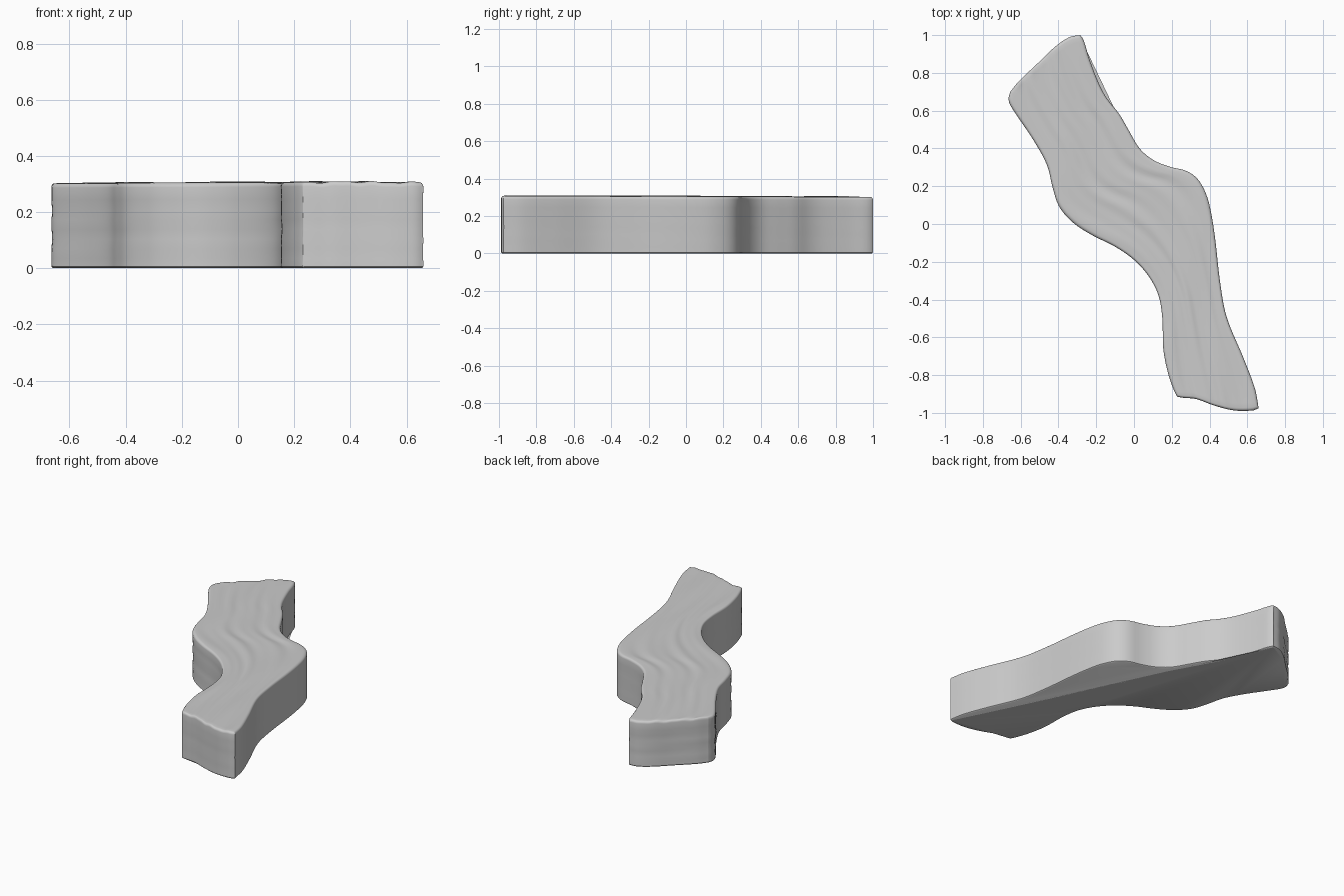
import bpy, bmesh
from math import sin, sqrt, pi
from mathutils import Vector
from mathutils.geometry import interpolate_bezier

if "Cube" in bpy.data.objects:
    bpy.data.objects.remove(bpy.data.objects["Cube"])

HEIGHT, ROUND = 0.307, 0.016

# The four edges of the winding slab, seen from above (back to front, left to right)
LEFT = [(-.655, .70), (-.665, .66), (-.65, .62), (-.53, .44), (-.46, .31), (-.43, .19), (-.395, .09),
        (-.32, .005), (-.22, -.06), (-.10, -.12), (0, -.19), (.08, -.28), (.13, -.38),
        (.15, -.5), (.155, -.66), (.18, -.79), (.215, -.89), (.23, -.915)]
RIGHT = [(-.285, 1.0), (-.267, .975), (-.235, .87), (-.18, .73), (-.14, .66), (-.08, .585), (-.03, .50),
         (.03, .40), (.1, .34), (.19, .303), (.28, .28), (.34, .235), (.385, .15), (.41, .05),
         (.43, -.08), (.455, -.3), (.49, -.49), (.58, -.71), (.64, -.87), (.66, -.975)]
BACK = [LEFT[0], (-.61, .755), (-.5, .86), (-.41, .945), (-.34, .99), RIGHT[0]]
FRONT = [LEFT[-1], (.26, -.92), (.33, -.927), (.43, -.963), (.53, -.987), (.63, -.987), RIGHT[-1]]


def smooth_path(points):
    """Return a function giving the point at a fraction of a smooth path's length."""
    p = [Vector((x, y, 0)) for x, y in points]
    pts = [p[0]]
    for i in range(len(p) - 1):
        a, b = p[i], p[i + 1]
        h = (b - a).length / 3
        ta = (p[i + 1] - p[max(i - 1, 0)]).normalized()
        tb = (p[min(i + 2, len(p) - 1)] - a).normalized()
        pts += interpolate_bezier(a, a + ta * h, b - tb * h, b, 13)[1:]
    cum = [0]
    for a, b in zip(pts, pts[1:]):
        cum.append(cum[-1] + (b - a).length)

    def at(f):
        s = f * cum[-1]
        for i in range(len(pts) - 1):
            if s <= cum[i + 1]:
                break
        return pts[i].lerp(pts[i + 1], min(1, (s - cum[i]) / (cum[i + 1] - cum[i])))
    return at


def spacing(count, length):
    """Even fractions with extra rows close to both ends for the rounded rim."""
    rim = [ROUND * k / length for k in (0, .08, .3, .6, 1)]
    mid = [rim[-1] + (1 - 2 * rim[-1]) * i / count for i in range(1, count)]
    return rim + mid + [1 - r for r in reversed(rim)]


def rim_drop(d):
    return ROUND - sqrt(max(0, ROUND ** 2 - max(0, ROUND - d) ** 2))


left, right, back, front = map(smooth_path, (LEFT, RIGHT, BACK, FRONT))
us, vs = spacing(28, .46), spacing(90, 2.1)
c00, c10, c01, c11 = left(0), right(0), left(1), right(1)
bm = bmesh.new()

# Top surface: patch between the four edges, with ripples flowing along the length
grid = []
for v in vs:
    a, b = left(v), right(v)
    row = []
    for u in us:
        p = a.lerp(b, u) + back(u).lerp(front(u), v) - c00.lerp(c10, u).lerp(c01.lerp(c11, u), v)
        fade = min(1, 6 * min(u, 1 - u))
        ripple = (.0022 * sin(u * 21 + 2.2 * sin(v * 7)) + .0016 * sin(u * 37 + 3 * sin(v * 5 + 1))
                  + .001 * sin(v * 23 + u * 9)) * fade
        drop = max(rim_drop(min(u, 1 - u) * .46), rim_drop(min(v, 1 - v) * 2.1))
        row.append(bm.verts.new((p.x, p.y, HEIGHT - .005 * (1 - v) + ripple - drop)))
    grid.append(row)
nv, nu = len(vs), len(us)
for i in range(nv - 1):
    for j in range(nu - 1):
        bm.faces.new((grid[i][j], grid[i + 1][j], grid[i + 1][j + 1], grid[i][j + 1]))

# Side walls: the rim carried down in rings, gently uneven on the left and the ends
rim = ([(r[0], 1) for r in grid] + [(w, .5) for w in grid[-1][1:]]
       + [(r[-1], .25) for r in grid[-2::-1]] + [(w, 1) for w in grid[0][-2:0:-1]])
n = len(rim)
ring = [w for w, _ in rim]
base = [w.co.copy() for w in ring]
for f in (.85, .72, .6, .48, .36, .24, .12, .04, .02, 0):
    new = []
    for k, (w, rough) in enumerate(rim):
        t = base[(k + 3) % n] - base[k - 3]
        out = Vector((t.y, -t.x, 0)).normalized()
        q = base[k]
        amp = -.004 * rough * abs(sin(f * pi)) * (1 + sin(f * 19 + 3 * q.y + 2 * q.x)) / 2
        tuck = -.006 if f == 0 else 0
        p = q + out * (amp + tuck)
        new.append(bm.verts.new((p.x, p.y, q.z * f)))
    for k in range(n):
        m = (k + 1) % n
        bm.faces.new((ring[k], new[k], new[m], ring[m]))
    ring = new

# Flat underside
bm.faces.new(ring)
bmesh.ops.recalc_face_normals(bm, faces=bm.faces)
mesh = bpy.data.meshes.new("winding_slab")
bm.to_mesh(mesh)
bm.free()
slab = bpy.data.objects.new("winding_slab", mesh)
bpy.context.collection.objects.link(slab)
bpy.context.view_layer.objects.active = slab
slab.select_set(True)
bpy.ops.object.shade_smooth_by_angle(angle=pi / 4)
